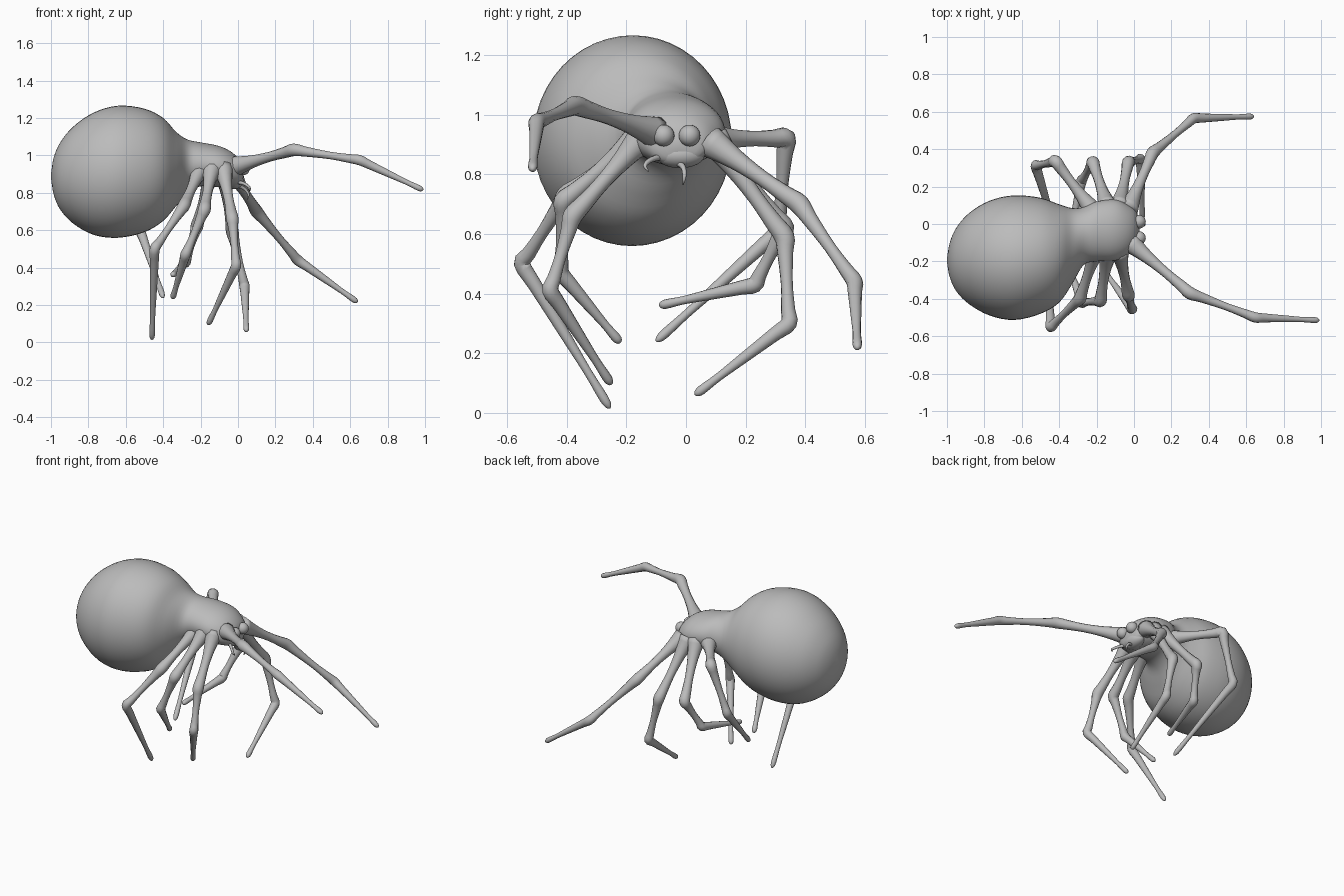
import bpy, bmesh, math
from mathutils import Vector

cube = bpy.data.objects.get("Cube")
if cube:
    bpy.data.objects.remove(cube, do_unlink=True)

grey = bpy.data.materials.new("plain grey")
grey.use_nodes = True
grey.diffuse_color = (0.5, 0.5, 0.5, 1)
grey.node_tree.nodes["Principled BSDF"].inputs["Base Color"].default_value = (0.5, 0.5, 0.5, 1)


def finish(name, bm):
    bmesh.ops.recalc_face_normals(bm, faces=bm.faces)
    for f in bm.faces:
        f.smooth = True
    mesh = bpy.data.meshes.new(name)
    bm.to_mesh(mesh)
    bm.free()
    mesh.materials.append(grey)
    obj = bpy.data.objects.new(name, mesh)
    bpy.context.collection.objects.link(obj)
    return obj


def spline(rows, steps):
    """Catmull-Rom interpolation through rows of numbers."""
    rows = [Vector(r) for r in rows]
    ext = [rows[0]] + rows + [rows[-1]]
    out = []
    for a, b, c, d in zip(ext, ext[1:], ext[2:], ext[3:]):
        for i in range(steps):
            t = i / steps
            out.append(b + (c - a) * (t / 2) + (a * 2 - b * 5 + c * 4 - d) * (t * t / 2)
                       + (b * 3 - a - c * 3 + d) * (t ** 3 / 2))
    return out + [rows[-1]]


def skin(name, rings):
    """Bridge equal rings of points and cap both ends."""
    bm = bmesh.new()
    loops = [[bm.verts.new(p) for p in ring] for ring in rings]
    n = len(loops[0])
    for a, b in zip(loops, loops[1:]):
        for i in range(n):
            j = (i + 1) % n
            bm.faces.new((a[i], a[j], b[j], b[i]))
    bm.faces.new(loops[0])
    bm.faces.new(loops[-1])
    return finish(name, bm)


def tube(name, stations, sides=12, steps=3):
    """Round tube through stations of x, y, z, radius."""
    pts = spline(stations, steps)
    rings, u = [], Vector((0.3, 0.2, 1))
    for i, p in enumerate(pts):
        tangent = (pts[min(i + 1, len(pts) - 1)].xyz - pts[max(i - 1, 0)].xyz).normalized()
        u = (u - tangent * u.dot(tangent)).normalized()
        v = tangent.cross(u)
        rings.append([p.xyz + (u * math.cos(k * math.tau / sides)
                               + v * math.sin(k * math.tau / sides)) * p.w
                      for k in range(sides)])
    return skin(name, rings)


# Body: swollen abdomen, narrow waist and head (x, low y, high y, low z, high z)
sections = [
    (-1.0, -.205, -.185, .88, .90), (-.985, -.285, -.1, .79, .99),
    (-.95, -.36, -.02, .71, 1.07), (-.88, -.43, .06, .635, 1.155),
    (-.77, -.49, .125, .575, 1.23), (-.64, -.513, .153, .56, 1.266),
    (-.5, -.48, .14, .59, 1.25), (-.4, -.42, .105, .65, 1.2),
    (-.33, -.32, .085, .73, 1.125), (-.27, -.22, .09, .8, 1.085),
    (-.2, -.2, .12, .835, 1.07), (-.1, -.195, .13, .83, 1.05),
    (-.03, -.165, .1, .83, 1.015), (.015, -.115, .06, .84, .965),
    (.03, -.04, -.02, .89, .91)]
body_rings = []
for x, y0, y1, z0, z1 in spline(sections, 4):
    body_rings.append([Vector((x, (y0 + y1) / 2 + (y1 - y0) / 2 * math.cos(k * math.tau / 48),
                               (z0 + z1) / 2 + (z1 - z0) / 2 * math.sin(k * math.tau / 48)))
                       for k in range(48)])
skin("body", body_rings)

# Legs: root, two knees and foot
legs = {
    "left_leg_1": ((-.03, .08, .91), (.1, .38, .7), (.32, .565, .44), (.64, .575, .215)),
    "left_leg_2": ((-.08, .09, .92), (-.03, .33, .59), (.035, .345, .3), (.045, .03, .06)),
    "left_leg_3": ((-.14, .09, .92), (-.22, .33, .62), (-.28, .23, .43), (-.35, -.09, .36)),
    "left_leg_4": ((-.22, .07, .92), (-.42, .335, .92), (-.525, .31, .61), (-.4, -.1, .24)),
    "right_leg_1": ((-.02, -.1, .94), (.3, -.37, 1.03), (.65, -.5, .975), (.99, -.515, .815)),
    "right_leg_2": ((-.08, -.14, .93), (-.03, -.38, .66), (-.01, -.455, .41), (-.16, -.25, .095)),
    "right_leg_3": ((-.14, -.15, .93), (-.18, -.41, .71), (-.28, -.42, .47), (-.35, -.22, .235)),
    "right_leg_4": ((-.2, -.13, .93), (-.29, -.4, .73), (-.445, -.55, .5), (-.46, -.255, .015)),
}
# Thickness along each of the three leg segments
thickness = [((0, .055), (.3, .034), (.6, .026), (.85, .03)),
             ((0, .034), (.18, .027), (.55, .02), (.85, .024)),
             ((0, .028), (.15, .024), (.5, .018), (.75, .014), (.93, .016), (.985, .01), (1, .002))]
for name, joints in legs.items():
    stations = []
    for a, b, widths in zip(joints, joints[1:], thickness):
        for t, r in widths:
            stations.append((*Vector(a).lerp(Vector(b), t), r))
    tube(name, stations)

# Eyes
for name, y in (("left_eye", .012), ("right_eye", -.075)):
    bm = bmesh.new()
    bmesh.ops.create_uvsphere(bm, u_segments=24, v_segments=16, radius=.036)
    finish(name, bm).location = (.027, y, .93)

# Jaw bulge and two thin hooked fangs
bm = bmesh.new()
bmesh.ops.create_uvsphere(bm, u_segments=24, v_segments=16, radius=.055)
jaw = finish("jaw", bm)
jaw.location = (-.02, -.02, .865)
jaw.scale = (.9, 1.5, .8)
tube("left_fang", [(-.01, -.03, .84, .012), (.03, -.01, .825, .009),
                   (.055, -.005, .795, .007), (.05, -.01, .765, .002)], 8)
tube("right_fang", [(-.01, -.08, .86, .012), (.03, -.115, .85, .009),
                    (.06, -.138, .83, .007), (.065, -.125, .81, .002)], 8)
